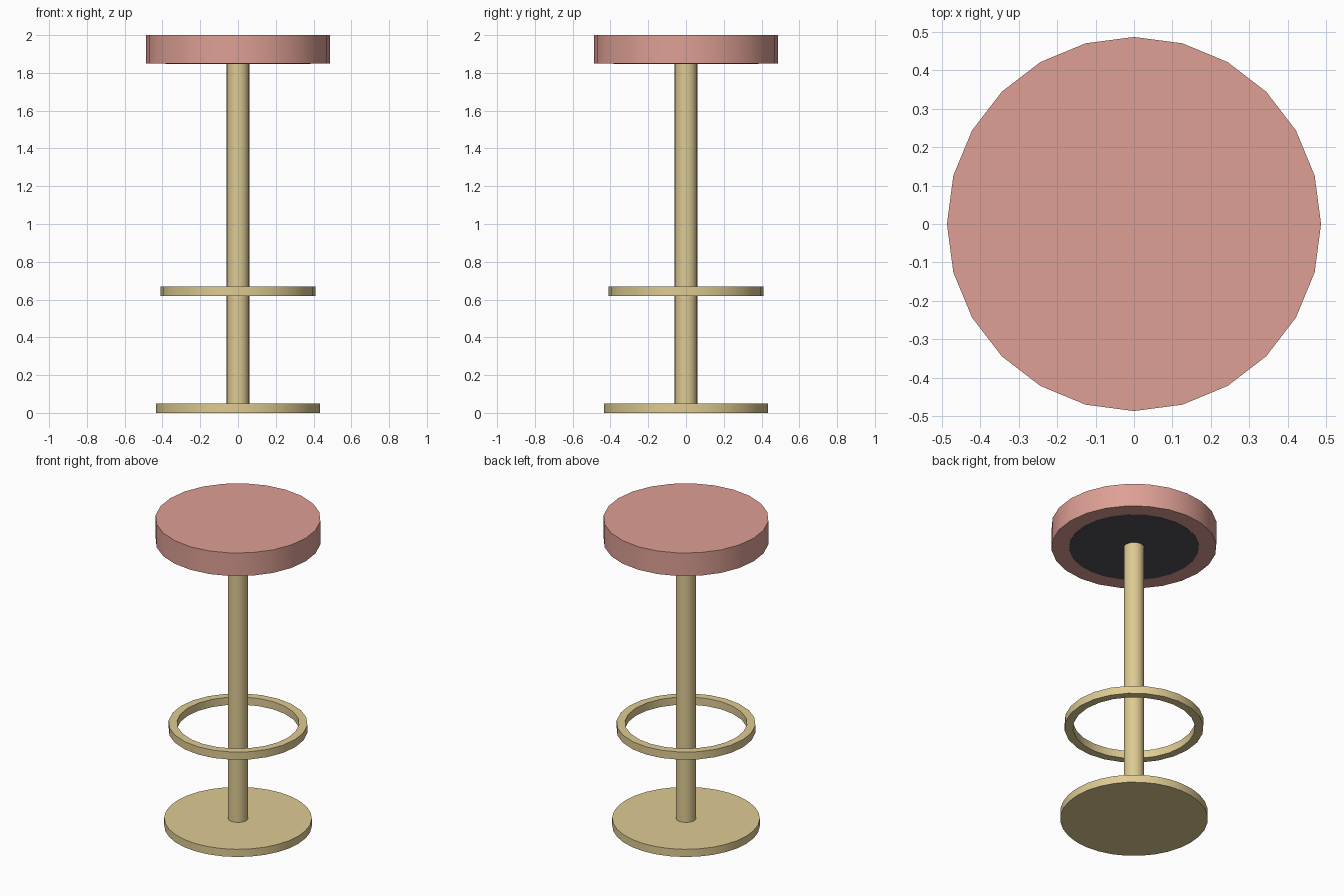
import bpy
import bmesh
from math import radians
from mathutils import Matrix, Vector

cube = bpy.data.objects.get("Cube")
if cube:
    bpy.data.objects.remove(cube, do_unlink=True)


def material(name, rgb):
    """Flat material from 8-bit display values, stored as linear."""
    linear = [((c / 255 + 0.055) / 1.055) ** 2.4 for c in rgb]
    mat = bpy.data.materials.new(name)
    mat.use_nodes = True
    mat.diffuse_color = (*linear, 1)
    mat.node_tree.nodes["Principled BSDF"].inputs["Base Color"].default_value = (*linear, 1)
    return mat


def finish(name, bm, mat):
    bmesh.ops.recalc_face_normals(bm, faces=bm.faces)
    mesh = bpy.data.meshes.new(name)
    bm.to_mesh(mesh)
    bm.free()
    mesh.materials.append(mat)
    obj = bpy.data.objects.new(name, mesh)
    bpy.context.collection.objects.link(obj)
    bpy.ops.object.select_all(action='DESELECT')
    obj.select_set(True)
    bpy.context.view_layer.objects.active = obj
    bpy.ops.object.shade_smooth_by_angle(angle=radians(30))
    return obj


def disc(name, radius, bottom, top, mat, sides=24):
    """Upright capped cylinder between two heights."""
    bm = bmesh.new()
    bmesh.ops.create_cone(bm, cap_ends=True, segments=sides, radius1=radius,
                          radius2=radius, depth=top - bottom,
                          matrix=Matrix.Translation((0, 0, (bottom + top) / 2)))
    return finish(name, bm, mat)


def ring(name, inner, outer, bottom, top, mat, sides=24):
    """Flat band with a rectangular section, spun around the upright axis."""
    bm = bmesh.new()
    corners = [(inner, bottom), (outer, bottom), (outer, top), (inner, top)]
    verts = [bm.verts.new((r, 0, z)) for r, z in corners]
    edges = [bm.edges.new((verts[i], verts[i - 1])) for i in range(len(verts))]
    bmesh.ops.spin(bm, geom=verts + edges, cent=Vector(), axis=(0, 0, 1),
                   angle=radians(360), steps=sides, use_merge=True)
    bmesh.ops.remove_doubles(bm, verts=bm.verts, dist=0.0001)
    return finish(name, bm, mat)


brass = material("brass", (222, 203, 147))
pink = material("dusty pink upholstery", (222, 160, 149))
dark = material("dark grey plate", (84, 82, 90))

# Floor plate, column and foot ring
disc("base", 0.435, 0, 0.05, brass, sides=32)
disc("column", 0.06, 0.05, 1.85, brass)
ring("foot_ring", 0.36, 0.41, 0.62, 0.67, brass)

# Cushion with its mounting plate underneath
disc("seat", 0.487, 1.85, 2, pink)
disc("seat_mounting_plate", 0.383, 1.847, 1.855, dark)
